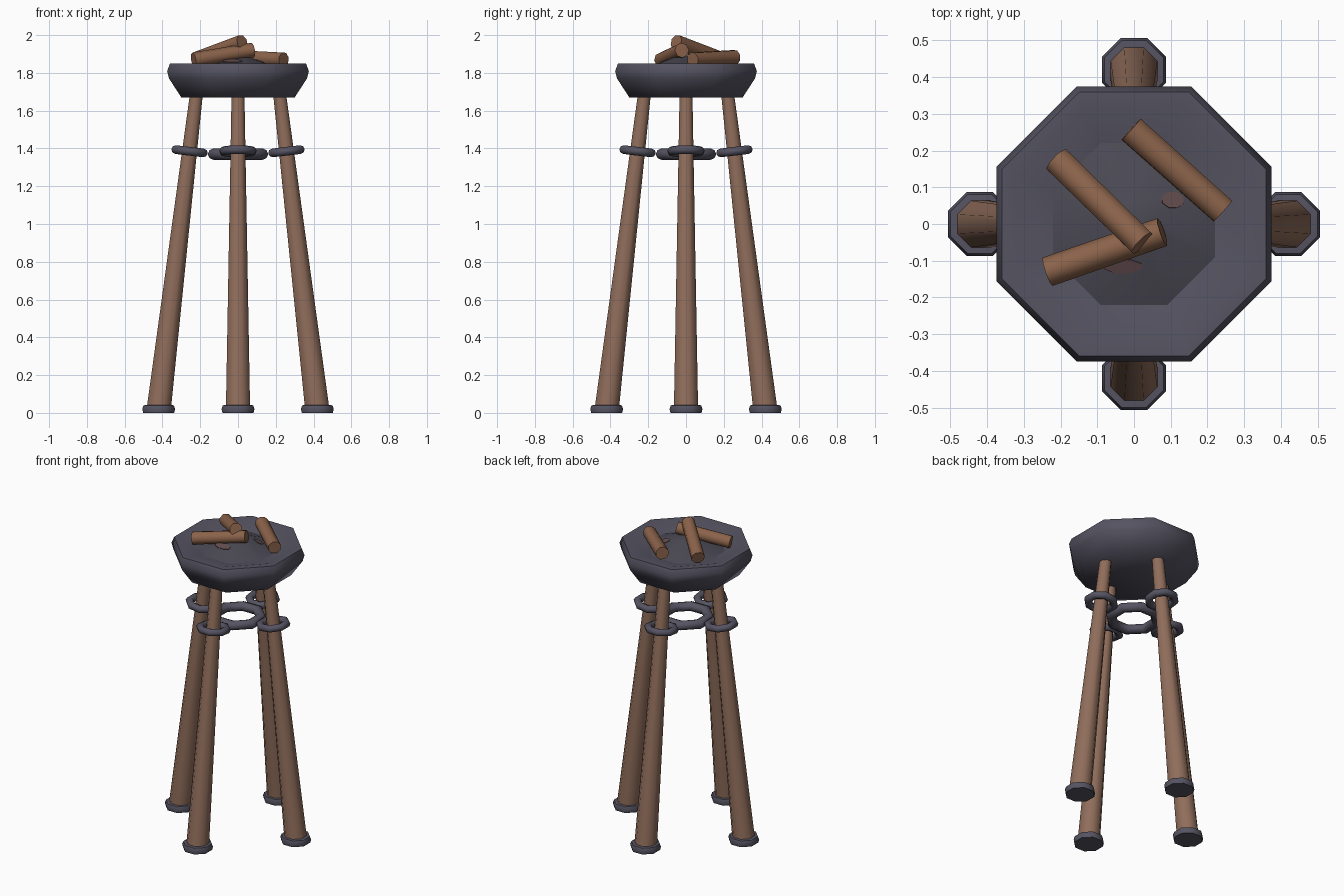
import bpy, bmesh, math
from mathutils import Vector, Matrix

cube = bpy.data.objects.get("Cube")
if cube:
    bpy.data.objects.remove(cube, do_unlink=True)

UP = Vector((0, 0, 1))
SIDES = 8


def material(name, rgb):
    m = bpy.data.materials.new(name)
    m.use_nodes = True
    m.diffuse_color = (*rgb, 1)
    m.node_tree.nodes["Principled BSDF"].inputs["Base Color"].default_value = (*rgb, 1)
    return m


iron = material("dark_iron", (0.09, 0.087, 0.12))
leg_wood = material("leg_wood", (0.28, 0.155, 0.105))
log_wood = material("log_wood", (0.26, 0.125, 0.07))
coal = material("coal", (0.07, 0.067, 0.088))
ember = material("ember", (0.125, 0.072, 0.075))


def lathe(name, profile, mat, loc=(0, 0, 0), axis=UP, closed=False, scale=(1, 1, 1), smooth=60):
    """Octagonal solid of revolution; profile holds (flat radius, height) pairs."""
    bm = bmesh.new()
    rings = []
    for r, z in profile:
        if r == 0:
            rings.append([bm.verts.new((0, 0, z))] * SIDES)
            continue
        R = r / math.cos(math.pi / SIDES)
        angles = [(i + 0.5) * math.tau / SIDES for i in range(SIDES)]
        rings.append([bm.verts.new((R * math.cos(a), R * math.sin(a), z)) for a in angles])
    pairs = list(zip(rings, rings[1:])) + ([(rings[-1], rings[0])] if closed else [])
    for a, b in pairs:
        for i in range(SIDES):
            j = (i + 1) % SIDES
            corners = dict.fromkeys((a[i], a[j], b[j], b[i]))
            bm.faces.new(list(corners))
    if not closed:
        for ring in (rings[0], rings[-1]):
            if ring[0] is not ring[1]:
                bm.faces.new(ring)
    bmesh.ops.recalc_face_normals(bm, faces=bm.faces)
    turn = UP.rotation_difference(Vector(axis).normalized()).to_matrix().to_4x4()
    bm.transform(Matrix.Translation(loc) @ turn @ Matrix.Diagonal((*scale, 1)))
    me = bpy.data.meshes.new(name)
    bm.to_mesh(me)
    bm.free()
    me.materials.append(mat)
    ob = bpy.data.objects.new(name, me)
    bpy.context.collection.objects.link(ob)
    bpy.ops.object.select_all(action="DESELECT")
    ob.select_set(True)
    bpy.context.view_layer.objects.active = ob
    bpy.ops.object.shade_smooth_by_angle(angle=math.radians(smooth))
    return ob


def rod(name, a, b, ra, rb, mat):
    a, b = Vector(a), Vector(b)
    return lathe(name, [(ra, 0), (rb, (b - a).length)], mat, a, b - a)


def torus(name, major, minor, mat, loc, axis=UP, flat=1):
    pts = [(major + minor * math.cos(k * math.tau / 8), flat * minor * math.sin(k * math.tau / 8))
           for k in range(8)]
    return lathe(name, pts, mat, loc, axis, closed=True)


# Fire bowl with a shallow dished top
lathe("bowl", [(0, 1.67), (0.30, 1.67), (0.365, 1.77), (0.375, 1.81), (0.36, 1.85),
               (0.32, 1.85), (0.22, 1.82), (0, 1.80)], iron)

# Mound of coals with two glowing patches
SLOPE = 0.4
lathe("coal_mound", [(0, 1.80), (0.22, 1.82), (0.06, 1.884), (0, 1.895)], coal)
for name, x, y, facing, size in (("ember_right", 0.105, 0.065, 45, (0.03, 0.022)),
                                 ("ember_front", -0.03, -0.115, -90, (0.05, 0.02))):
    n = Vector((math.cos(math.radians(facing)), math.sin(math.radians(facing)), 0))
    z = 1.82 + (0.22 - n.dot((x, y, 0))) * SLOPE
    lathe(name, [(1, -0.003), (1, 0.003)], ember, (x, y, z), n * SLOPE + UP, scale=(*size, 1))

# Three logs stacked on the coals
LOGS = {
    "log_top": ((-0.21, 0.175, 1.875), (0.022, -0.052, 1.963)),
    "log_front": ((-0.235, -0.13, 1.868), (0.077, -0.022, 1.92)),
    "log_back": ((-0.008, 0.258, 1.882), (0.242, 0.035, 1.87)),
}
for name, (a, b) in LOGS.items():
    rod(name, a, b, 0.038, 0.037, log_wood)

# Four splayed legs, each with a foot and a collar ring
FOOT, TOP, TOP_Z, RING_Z = 0.42, 0.22, 1.69, 1.385
for name, d in (("front", (0, -1, 0)), ("back", (0, 1, 0)), ("left", (1, 0, 0)), ("right", (-1, 0, 0))):
    d = Vector(d)
    base, top = d * FOOT + UP * 0.015, d * TOP + UP * TOP_Z
    rod(name + "_leg", base, top, 0.064, 0.034, leg_wood)
    lathe(name + "_foot", [(0.082, 0), (0.087, 0.02), (0.08, 0.04), (0.06, 0.042)], iron, d * FOOT)
    t = (RING_Z - base.z) / (top.z - base.z)
    torus(name + "_collar", 0.074, 0.023, iron, base.lerp(top, t), top - base)

# Central ring tying the collars together
torus("centre_ring", 0.13, 0.03, iron, (0, 0, 1.37))
